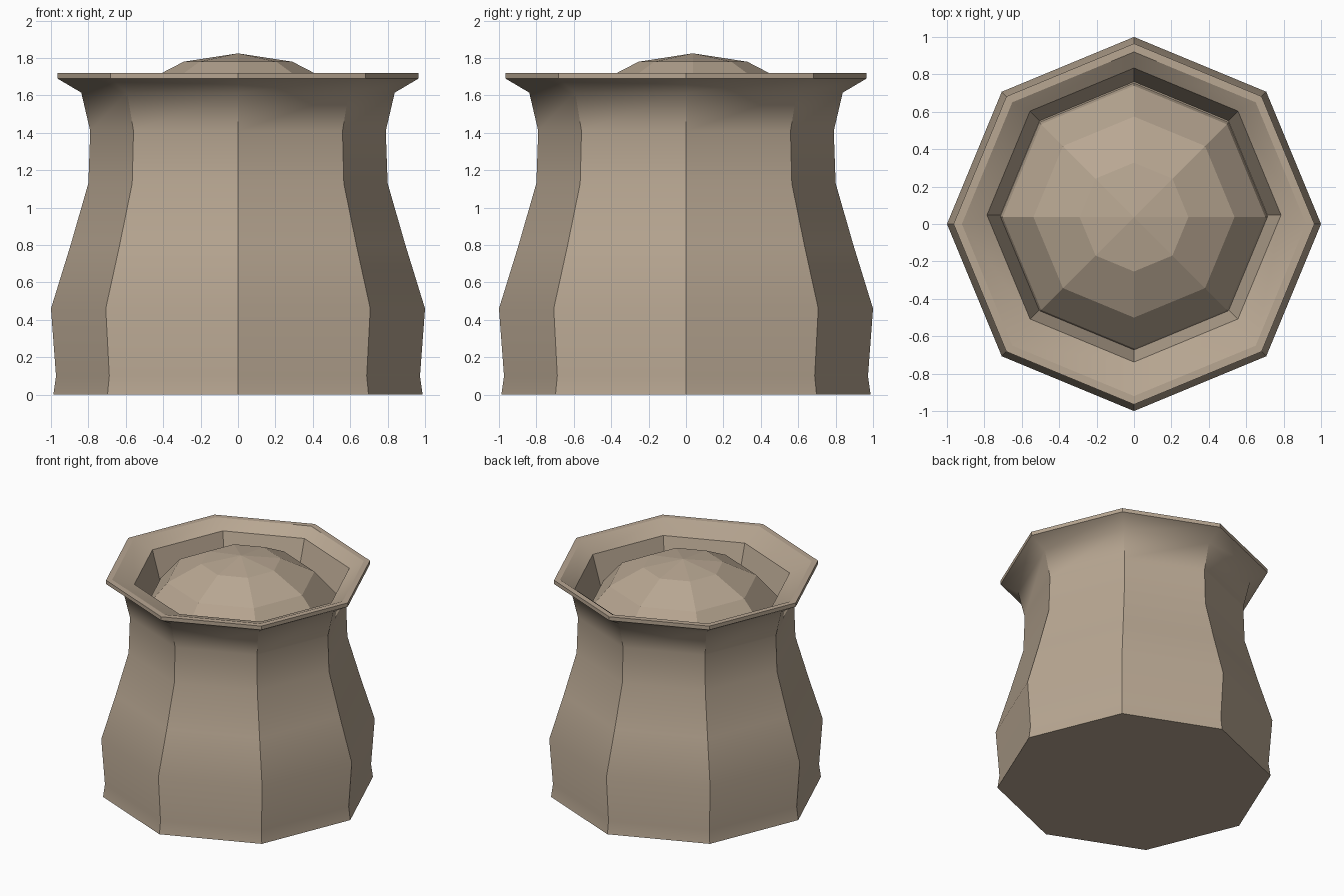
import bpy, bmesh, math

if "Cube" in bpy.data.objects:
    bpy.data.objects.remove(bpy.data.objects["Cube"])

SIDES = 8
clay = bpy.data.materials.new("tan_clay")
clay.diffuse_color = (0.479, 0.385, 0.288, 1)
clay.use_nodes = True
clay.node_tree.nodes["Principled BSDF"].inputs["Base Color"].default_value = clay.diffuse_color


def lathe(name, profile, cap_start=False, cap_end=False):
    """Spin (radius, z, y offset) points into an eight-sided shell."""
    bm = bmesh.new()
    rings = []
    for r, z, oy in profile:
        if r == 0:
            rings.append([bm.verts.new((0, oy, z))] * SIDES)
        else:
            rings.append([bm.verts.new((r * math.cos(i * math.tau / SIDES),
                                        r * math.sin(i * math.tau / SIDES) + oy, z))
                          for i in range(SIDES)])
    for a, b in zip(rings, rings[1:]):
        for i in range(SIDES):
            j = (i + 1) % SIDES
            quad = [a[i], a[j], b[j], b[i]]
            bm.faces.new(list(dict.fromkeys(quad)))
    if cap_start:
        bm.faces.new(rings[0][::-1])
    if cap_end:
        bm.faces.new(rings[-1])
    bm.normal_update()
    return bm


def finish(bm, name):
    mesh = bpy.data.meshes.new(name)
    bm.to_mesh(mesh)
    bm.free()
    mesh.materials.append(clay)
    obj = bpy.data.objects.new(name, mesh)
    bpy.context.collection.objects.link(obj)
    return obj


# Pot: outer wall, flared rim, inner lip and hidden floor
pot = lathe("pot", [
    (0.987, 0.0, 0), (0.973, 0.10, 0), (1.0, 0.46, 0), (0.895, 0.80, 0),
    (0.80, 1.13, 0), (0.79, 1.41, 0), (0.838, 1.615, 0), (0.965, 1.69, 0),
    (0.965, 1.72, 0), (0.92, 1.72, 0), (0.786, 1.655, 0.048),
    (0.714, 1.41, 0.047)], True, True)
# Smooth up the wall, crisp at the ribs and rim
for f in pot.faces:
    f.smooth = True
for e in pot.edges:
    z0, z1 = (v.co.z for v in e.verts)
    neck = abs(z0 - 1.615) < 0.01 and abs(z1 - 1.615) < 0.01
    on_rim = min(z0, z1) > 1.68
    lip = abs(z0 - 1.655) < 0.01 and abs(z1 - 1.655) < 0.01
    e.smooth = neck or not (on_rim or lip or e.calc_face_angle(0) > math.radians(38))
finish(pot, "pot")

# Domed contents, a faceted squashed hemisphere set slightly back
steps = [67.5, 45, 22.5, 0]
dome = [(0.716, 1.41, 0.037)] + [
    (0.76 * math.sin(math.radians(a)) if a else 0,
     1.235 + 0.59 * math.cos(math.radians(a)), 0.037) for a in steps]
finish(lathe("dome", dome, True), "domed_filling")
